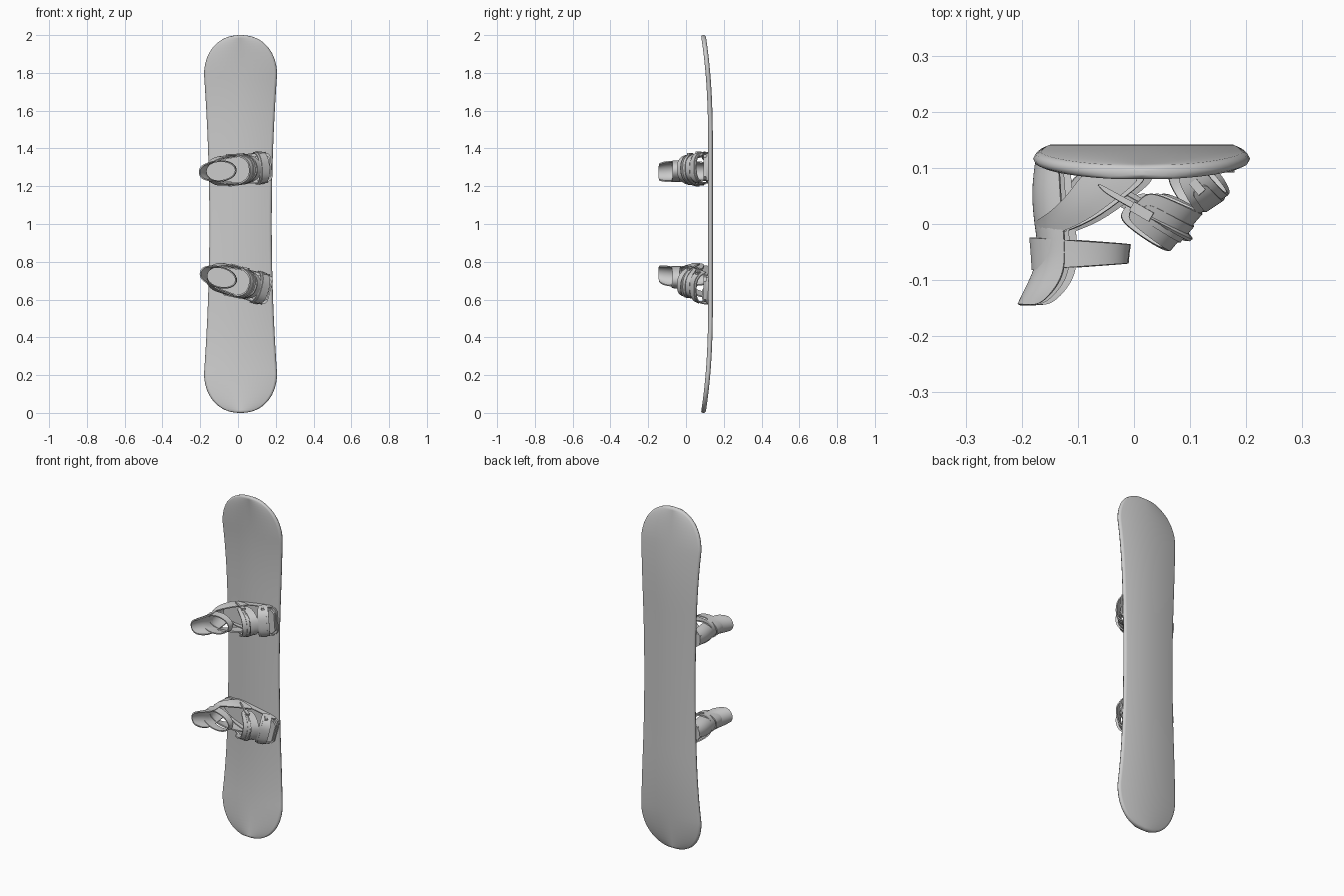
import bpy, bmesh
from math import sin, cos, pi, radians
from mathutils import Matrix

if "Cube" in bpy.data.objects:
    bpy.data.objects.remove(bpy.data.objects["Cube"])


def make(name, verts, faces, matrix=None, thick=0, subdiv=0, angle=40):
    me = bpy.data.meshes.new(name)
    me.from_pydata(verts, [], faces)
    bm = bmesh.new()
    bm.from_mesh(me)
    bmesh.ops.recalc_face_normals(bm, faces=bm.faces)
    bm.to_mesh(me)
    bm.free()
    ob = bpy.data.objects.new(name, me)
    bpy.context.collection.objects.link(ob)
    if matrix:
        ob.matrix_world = matrix
    if subdiv:
        m = ob.modifiers.new("round", 'SUBSURF')
        m.levels = m.render_levels = subdiv
    if thick:
        m = ob.modifiers.new("thickness", 'SOLIDIFY')
        m.thickness, m.offset = thick, 0
    bpy.ops.object.select_all(action='DESELECT')
    ob.select_set(True)
    bpy.context.view_layer.objects.active = ob
    if ob.modifiers:
        bpy.ops.object.convert(target='MESH')
    bpy.ops.object.shade_smooth_by_angle(angle=radians(angle))
    return ob


def grid_faces(rows, cols, wrap_rows=False, wrap_cols=False):
    return [(i * cols + j, i * cols + (j + 1) % cols,
             (i + 1) % rows * cols + (j + 1) % cols, (i + 1) % rows * cols + j)
            for i in range(rows if wrap_rows else rows - 1)
            for j in range(cols if wrap_cols else cols - 1)]


def sheet(name, rows, matrix, thick, closed=False):
    """Smooth curved panel from rows of points."""
    return make(name, [p for r in rows for p in r],
                grid_faces(len(rows), len(rows[0]), closed), matrix, thick, 2)


def spow(x, p):
    return (1 if x >= 0 else -1) * abs(x) ** p


def strap(name, mat, base, top, hv, width, thick, a0=0, a1=180, end=1.0, n=10):
    """Arch over the foot, from side anchors (u, w) up to a top point (u, w)."""
    rows = []
    for i in range(n + 1):
        t = i / n
        a = radians(a0 + (a1 - a0) * t)
        s = abs(sin(a)) ** 0.8
        k = end + (1 - end) * sin(pi * t) ** 0.6 if 0 < t < 1 else end
        u = base[0] + (top[0] - base[0]) * s
        w = base[1] + (top[1] - base[1]) * s
        v = hv * spow(cos(a), 0.75)
        rows.append([(u + q * k * width[0], v, w + q * k * width[1]) for q in (-1, 0, 1)])
    sheet(name, rows, mat, thick)


# board: sidecut outline, turned-up tips, rounded edges
def board():
    verts, n, sec = [], 72, 8
    for i in range(n + 1):
        s = -cos(pi * i / n) * 0.9999
        b = abs(s)
        h = 0.165 + 0.029 * min(1, b / 0.8) ** 2
        if b > 0.78:
            h *= max(0.0005, 1 - ((b - 0.78) / 0.22) ** 2.2) ** (1 / 2.2)
        t = 0.0125 * min(1, (1 - b) / 0.008 + 0.1) ** 0.5
        y = 0.1295 - 0.038 * (max(0, b - 0.4) / 0.6) ** 2.5
        r = min(0.014, h * 0.4)
        for fx, fy in ((h, 0), (h - .3 * r, .65), (h - r, 1), (0, 1),
                       (-h + r, 1), (-h + .3 * r, .65), (-h, 0),
                       (-h + .3 * r, -.65), (-h + r, -1), (0, -1), (h - r, -1), (h - .3 * r, -.65)):
            verts.append((0.0135 + fx, y + fy * t, 1 + s))
    sec = 12
    faces = grid_faces(n + 1, sec, wrap_cols=True)
    faces += [tuple(range(sec)), tuple(range(n * sec, n * sec + sec))]
    make("board", verts, faces, angle=60)


def plate(name, mat, outline, w0, w1):
    """Solid from half outline (u, v), mirrored across the foot axis."""
    pts = outline + [(u, -v) for u, v in reversed(outline)]
    k = len(pts)
    verts = [(u, v, w) for w in (w0, w1) for u, v in pts]
    faces = grid_faces(2, k, wrap_cols=True) + [tuple(range(k)), tuple(range(k, 2 * k))]
    make(name, verts, faces, mat)


def block(name, mat, c, size, tilt):
    a = radians(tilt)
    verts = []
    for du in (-1, 1):
        for dv in (-1, 1):
            for dw in (-1, 1):
                p, q = du * size[0], dw * size[2]
                verts.append((c[0] + p * cos(a) - q * sin(a), c[1] + dv * size[1],
                              c[2] + p * sin(a) + q * cos(a)))
    make(name, verts, [(0, 1, 3, 2), (4, 6, 7, 5), (0, 4, 5, 1), (2, 3, 7, 6),
                       (0, 2, 6, 4), (1, 5, 7, 3)], mat)


# binding in local axes: u heel to toe, v across, w away from the board
def binding(tag, cz, angle):
    c, s = cos(radians(angle)), sin(radians(angle))
    M = Matrix(((c, -s, 0, 0), (0, 0, -1, 0.118), (s, c, 0, cz), (0, 0, 0, 1)))
    # base plate and toe ramp
    plate(tag + "_base_plate", M, [(-.172, .028), (-.15, .047), (-.08, .06), (.05, .073),
                                   (.14, .079), (.168, .072), (.178, .055)], 0, .012)
    plate(tag + "_toe_ramp", M, [(.095, .065), (.15, .068), (.172, .05)], .01, .026)
    # tray side walls
    for side in (-1, 1):
        sheet(tag + "_side_wall", [[(u, side * v, 0), (u, side * v, h)] for u, v, h in
              ((-.11, .06, .03), (-.03, .07, .036), (.06, .077, .03),
               (.12, .081, .034), (.155, .079, .02))], M, .005)
    # heel hoop
    half = [(-.08, .02, .03, .03, .075), (-.10, .05, -.02, .068, .075),
            (-.13, .085, -.08, .115, .068), (-.165, .11, -.155, .142, .043)]
    full = [(*h[:4], -h[4]) for h in half] + [(-.178, .115, -.178, .148, 0)] + half[::-1]
    sheet(tag + "_heel_hoop", [[(lu, v, lw), ((lu + uu) / 2, v * 1.03, (lw + uw) / 2), (uu, v, uw)]
                               for lu, lw, uu, uw, v in full], M, .007)
    # highback, a curved panel from the board up behind the calf
    rows = []
    for w, back, wing, v in ((0, -.174, -.13, .045), (.06, -.183, -.128, .052),
                             (.12, -.177, -.122, .054), (.17, -.168, -.118, .052),
                             (.21, -.182, -.122, .053), (.24, -.197, -.142, .05),
                             (.262, -.207, -.165, .042)):
        rows.append([(back + (wing - back) * (1 - cos(a)), v * sin(a) * (1.0), w)
                     for a in [radians(d) for d in (-90, -60, -30, 0, 30, 60, 90)]])
    sheet(tag + "_highback", rows, M, .007)
    # collar ring round the leg
    ring = []
    for i in range(20):
        a = 2 * pi * i / 20
        lean = .006 * cos(a)
        ring.append([(-.097 + .086 * k * cos(a), .053 * k * sin(a), w)
                     for k, w in ((1.03, .148 + lean), (1, .17), (.98, .194 - lean))])
    sheet(tag + "_collar", ring, M, .006, True)
    # ankle strap, its wide pad, and the toe strap
    strap(tag + "_ankle_strap", M, (-.055, .052), (.095, .137), .083, (.009, .011), .006)
    strap(tag + "_ankle_pad", M, (-.05, .046), (.091, .131), .081, (.029, -.033), .009,
          20, 160, .7)
    strap(tag + "_ankle_rib", M, (-.05, .05), (.093, .135), .083, (.012, -.014), .008,
          24, 156, .8)
    strap(tag + "_toe_strap", M, (.1, .02), (.141, .082), .084, (.026, -.017), .006,
          0, 180, .7)
    strap(tag + "_toe_pad", M, (.1, .023), (.143, .085), .086, (.015, -.01), .005,
          25, 155, .8)
    # buckles
    block(tag + "_ankle_buckle", M, (.02, .08, .096), (.02, .006, .009), 30)
    block(tag + "_toe_buckle", M, (.12, .08, .052), (.013, .006, .008), 50)


board()
binding("upper", 1.288, 4.5)
binding("lower", 0.692, -15)
